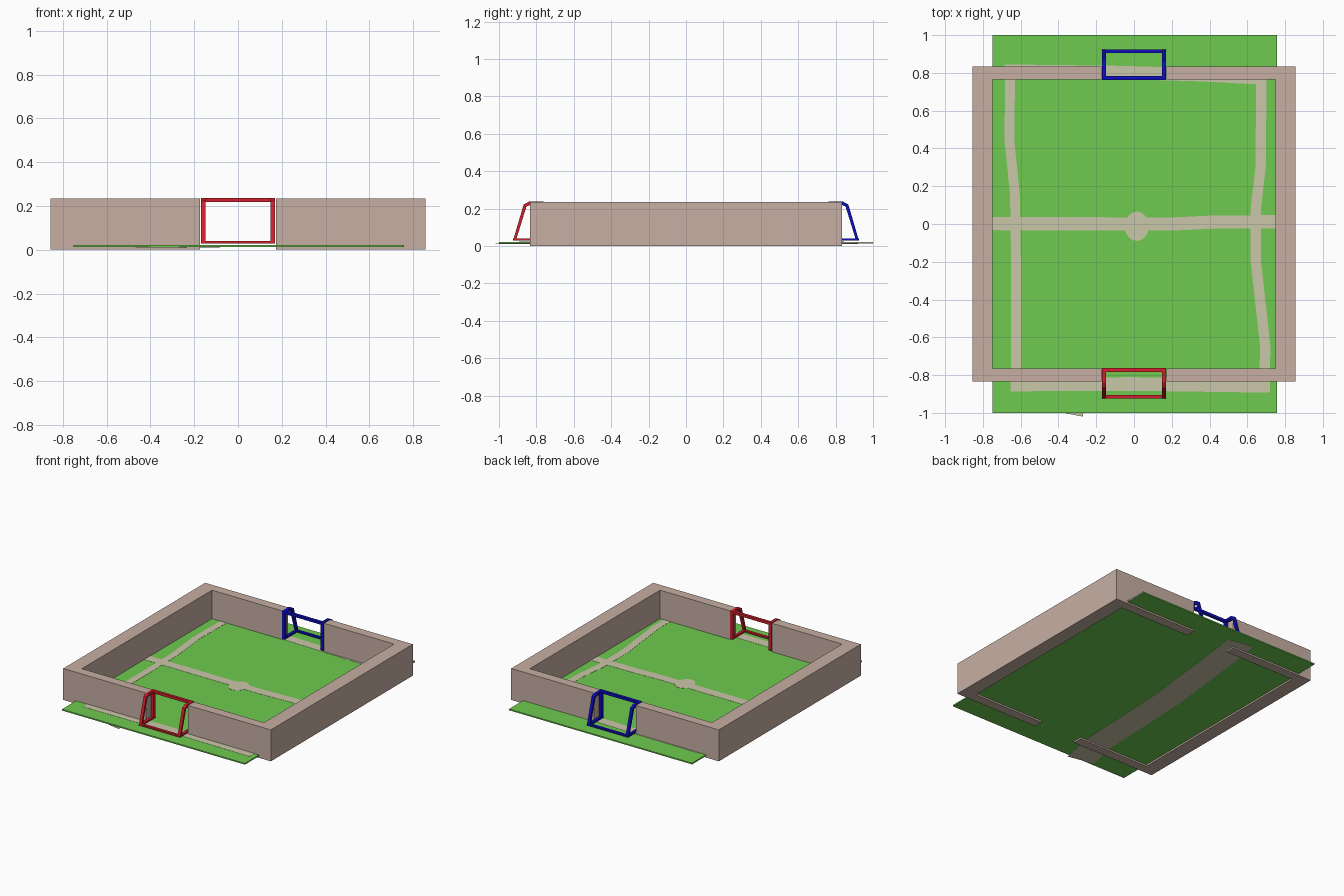
import bpy, bmesh, math
from mathutils import Vector

if "Cube" in bpy.data.objects:
    bpy.data.objects.remove(bpy.data.objects["Cube"])


def material(name, rgb):
    m = bpy.data.materials.new(name)
    m.diffuse_color = (*rgb, 1)
    m.use_nodes = True
    m.node_tree.nodes["Principled BSDF"].inputs["Base Color"].default_value = m.diffuse_color
    return m


TAN = material("tan wall", (0.57, 0.43, 0.37))
GREEN = material("grass green", (0.156, 0.59, 0.08))
CREAM = material("line cream", (0.60, 0.57, 0.40))
RED = material("goal red", (0.64, 0.014, 0.025))
BLUE = material("goal blue", (0.004, 0.004, 0.52))


def finish(name, bm, mat):
    bmesh.ops.recalc_face_normals(bm, faces=bm.faces)
    me = bpy.data.meshes.new(name)
    bm.to_mesh(me)
    bm.free()
    me.materials.append(mat)
    ob = bpy.data.objects.new(name, me)
    bpy.context.collection.objects.link(ob)
    return ob


def extrude(bm, faces, vec):
    r = bmesh.ops.extrude_face_region(bm, geom=faces)
    bmesh.ops.translate(bm, vec=vec, verts=[v for v in r["geom"] if isinstance(v, bmesh.types.BMVert)])


def add_prism(bm, outline, z0, z1):
    f = bm.faces.new([bm.verts.new((x, y, z0)) for x, y in outline])
    extrude(bm, [f], (0, 0, z1 - z0))


def add_box(bm, x0, x1, y0, y1, z0, z1):
    add_prism(bm, [(x0, y0), (x1, y0), (x1, y1), (x0, y1)], z0, z1)


def ribbon(name, pts, width, z0, z1):
    """Thin painted strip following a path on the field."""
    pts = [Vector(p) for p in pts]
    left, right = [], []
    for i, p in enumerate(pts):
        d = (pts[min(i + 1, len(pts) - 1)] - pts[max(i - 1, 0)]).normalized()
        n = Vector((-d.y, d.x)) * width / 2
        left.append(p + n)
        right.append(p - n)
    bm = bmesh.new()
    add_prism(bm, left + right[::-1], z0, z1)
    finish(name, bm, CREAM)


# Grass field slab
FX0, FX1, FZ0, FZ1 = -0.75, 0.757, 0.012, 0.0215
bm = bmesh.new()
add_box(bm, FX0, FX1, -1, 1, FZ0, FZ1)
finish("field", bm, GREEN)

# Hand painted lines on the grass
T0, T1 = FZ1 - 0.001, FZ1 + 0.0012
ribbon("left_line", [(-0.655, 0.83), (-0.66, 0.45), (-0.63, 0.15), (-0.625, -0.2), (-0.625, -0.86)], 0.052, T0, T1)
ribbon("right_line", [(0.675, 0.79), (0.67, 0.3), (0.645, 0.08), (0.645, -0.2), (0.695, -0.65), (0.69, -0.86)], 0.055, T0, T1)
ribbon("centre_line", [(FX0, 0.002), (0.2, 0.0), (0.42, 0.01), (FX1, 0.012)], 0.07, T0, T1)
ribbon("front_line", [(-0.655, -0.85), (0.0, -0.847), (0.72, -0.857)], 0.072, T0, T1)
ribbon("back_line", [(-0.685, 0.81), (-0.1, 0.803), (0.35, 0.79), (0.70, 0.772)], 0.07, T0, T1)
bm = bmesh.new()
add_prism(bm, [(0.015 + 0.064 * math.cos(a), -0.012 + 0.078 * math.sin(a))
               for a in (math.tau * i / 16 for i in range(16))], T0, T1)
finish("centre_spot", bm, CREAM)

# Stripe on the underside and painted patch on the slab's edge
ribbon("underside_stripe", [(-0.37, -1), (-0.32, -0.75), (-0.29, 0), (-0.2, 0.8), (-0.18, 0.9)], 0.2, FZ0 - 0.0012, FZ0 + 0.001)
bm = bmesh.new()
add_box(bm, FX1 - 0.001, FX1 + 0.001, 0.3, 1, FZ0, FZ1)
finish("edge_patch", bm, CREAM)

# Surrounding wall: two C-shaped halves with a gap for each goal
half = [(0.173, -0.835), (0.855, -0.835), (0.855, 0.835), (0.173, 0.835),
        (0.173, 0.765), (0.75, 0.765), (0.75, -0.765), (0.173, -0.765)]
for name, s in (("right_wall", 1), ("left_wall", -1)):
    bm = bmesh.new()
    add_prism(bm, [(s * x, y) for x, y in half], 0, 0.234)
    finish(name, bm, TAN)

# Goals: two side frames joined by a crossbar and a rear ground bar
OUTER = [(0.762, 0.028), (0.925, 0.028), (0.868, 0.222), (0.84, 0.237), (0.762, 0.237)]
INNER = [(0.783, 0.040), (0.906, 0.040), (0.853, 0.211), (0.836, 0.218), (0.783, 0.218)]


def goal(name, s, mat):
    bm = bmesh.new()
    for x in (-0.17, 0.148):
        o = [bm.verts.new((x, s * y, z)) for y, z in OUTER]
        i = [bm.verts.new((x, s * y, z)) for y, z in INNER]
        n = len(o)
        faces = [bm.faces.new((o[k], o[(k + 1) % n], i[(k + 1) % n], i[k])) for k in range(n)]
        extrude(bm, faces, (0.022, 0, 0))
    for y0, y1, z0, z1 in ((0.762, 0.783, 0.218, 0.237), (0.904, 0.924, 0.028, 0.040)):
        add_box(bm, -0.15, 0.15, *sorted((s * y0, s * y1)), z0, z1)
    finish(name, bm, mat)


goal("front_goal", -1, RED)
goal("back_goal", 1, BLUE)
